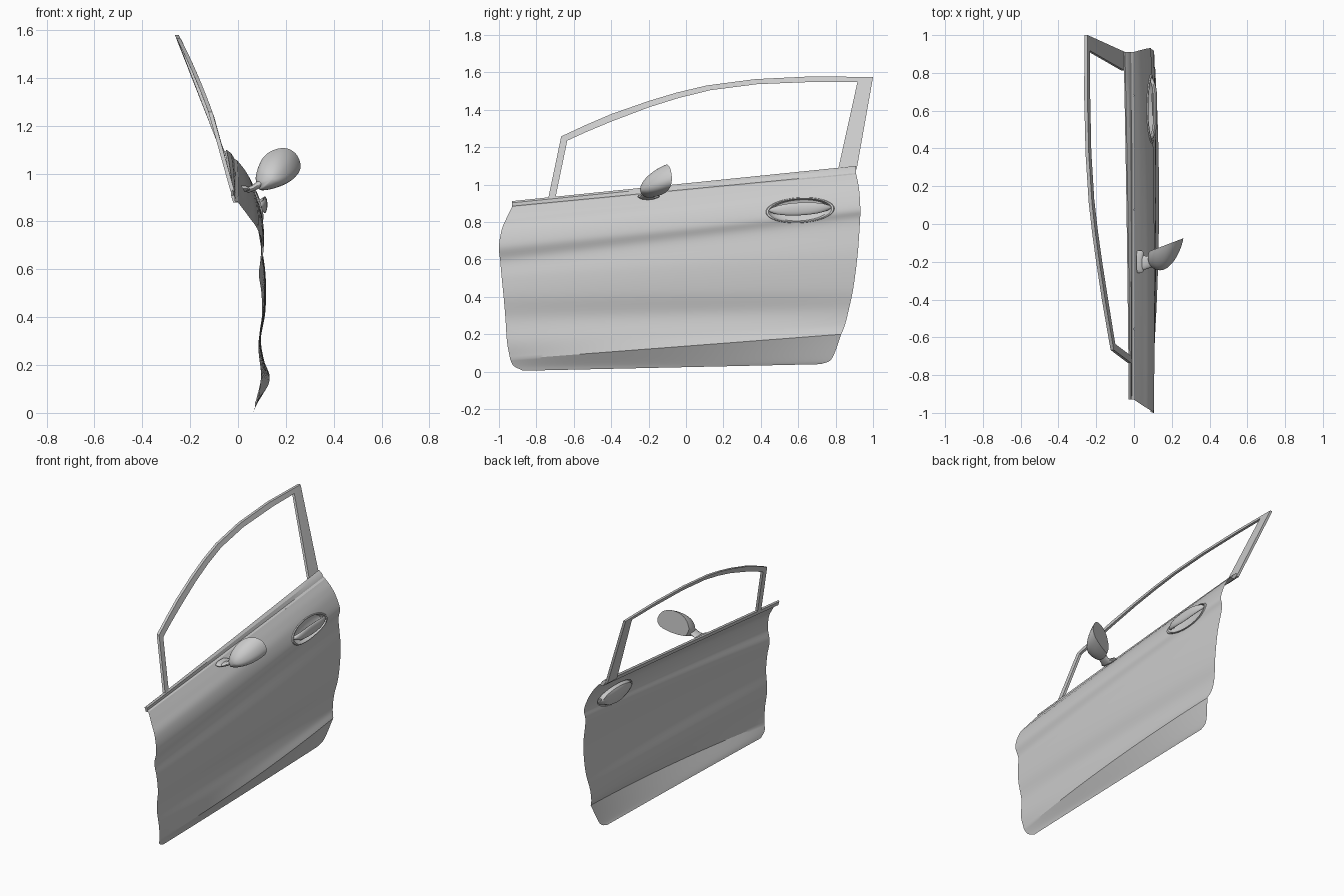
import bpy, bmesh
from math import sin, cos, pi, sqrt
from mathutils import Vector
from mathutils.bvhtree import BVHTree

if "Cube" in bpy.data.objects:
    bpy.data.objects.remove(bpy.data.objects["Cube"])


def finish(name, bm, angle=30, recalc=True):
    if recalc:
        bmesh.ops.recalc_face_normals(bm, faces=bm.faces)
    me = bpy.data.meshes.new(name)
    bm.to_mesh(me)
    ob = bpy.data.objects.new(name, me)
    bpy.context.collection.objects.link(ob)
    bpy.ops.object.select_all(action='DESELECT')
    ob.select_set(True)
    bpy.context.view_layer.objects.active = ob
    bpy.ops.object.shade_smooth_by_angle(angle=angle * pi / 180)
    return ob


def skin(rings, closed=True, caps=(True, True)):
    bm = bmesh.new()
    vs = [[bm.verts.new(p) for p in r] for r in rings]
    n = len(rings[0])
    for a, b in zip(vs, vs[1:]):
        for i in range(n if closed else n - 1):
            k = (i + 1) % n
            bm.faces.new((a[i], a[k], b[k], b[i]))
    if caps[0]:
        bm.faces.new(vs[0])
    if caps[1]:
        bm.faces.new(vs[-1])
    return bm


def spline(pts, steps):
    """Smooth curve through tuples of numbers."""
    pts = [Vector(p) for p in pts]
    ext = [2 * pts[0] - pts[1]] + pts + [2 * pts[-1] - pts[-2]]
    out = []
    for i in range(len(pts) - 1):
        p0, p1, p2, p3 = ext[i:i + 4]
        for s in range(steps):
            t = s / steps
            out.append(0.5 * (2 * p1 + (p2 - p0) * t + (2 * p0 - 5 * p1 + 4 * p2 - p3) * t * t
                              + (3 * p1 - p0 - 3 * p2 + p3) * t ** 3))
    return out + [pts[-1]]


# Door skin: rows of (front y,z,x, rear y,z,x, bow), split at the sill crease
sill = [(-.87, .005, .065, .72, .040, .070, .003),
        (-.92, .030, .073, .78, .070, .080, .008),
        (-.94, .065, .086, .83, .200, .112, .032)]
side = [(-.94, .065, .086, .83, .200, .112, .032),
        (-.957, .16, .096, .85, .250, .094, .016),
        (-.965, .28, .085, .87, .330, .090, .008),
        (-.975, .40, .100, .895, .45, .105, .012),
        (-.985, .50, .098, .918, .63, .104, .014),
        (-.993, .59, .087, .930, .80, .080, .012),
        (-1.0, .67, .105, .932, .87, .090, .010),
        (-.985, .76, .085, .928, .95, .064, .010),
        (-.96, .82, .045, .920, 1.01, .032, .006),
        (-.93, .88, .000, .910, 1.055, -.003, .003)]
rows = spline(sill, 5)[:-1] + spline(side, 6)
NU = 90
grid = []
for r in rows:
    line = []
    for i in range(NU + 1):
        u = i / NU
        line.append((r[2] + (r[5] - r[2]) * u + r[6] * 4 * u * (1 - u),
                     r[0] + (r[3] - r[0]) * u, r[1] + (r[4] - r[1]) * u))
    grid.append(line)
bm = skin(grid, closed=False, caps=(False, False))
tree = BVHTree.FromBMesh(bm)


def skin_x(y, z):
    return tree.ray_cast(Vector((1, y, z)), Vector((-1, 0, 0)))[0].x


# Oval handle opening in the skin
CY, CZ, A, B, TILT = .61, .863, .18, .067, .05


def oval(a, s):
    y = A * s * cos(a)
    return CY + y, CZ + B * s * sin(a) + TILT * y


def inside(co):
    y = co.y - CY
    return sqrt((y / A) ** 2 + ((co.z - CZ - TILT * y) / B) ** 2)


hole = [f for f in bm.faces if inside(f.calc_center_median()) < .97]
edge_verts = {v for f in hole for v in f.verts if any(g not in hole for g in v.link_faces)}
bmesh.ops.delete(bm, geom=hole, context='FACES')
for v in edge_verts:
    s = inside(v.co)
    y, dz = v.co.y - CY, v.co.z - CZ
    v.co.y, v.co.z = CY + y / s, CZ + dz / s
    v.co.x = skin_x(v.co.y, v.co.z)
finish("door_skin", bm, 25, recalc=False)

# Handle rim and bowl
rings = []
for s, d in [(1.02, 0), (1.0, .006), (.94, .006), (.9, -.004), (.84, -.022), (.6, -.036), (.05, -.042)]:
    ring = []
    for i in range(48):
        y, z = oval(2 * pi * i / 48, s)
        ring.append((skin_x(y, z) + d, y, z))
    rings.append(ring)
finish("handle_bowl", skin(rings, caps=(False, True)), 40)

# Pull handle bar
rings = []
base = skin_x(CY, CZ)
for k in range(25):
    s = -1 + k / 12
    w = max(.15, sqrt(max(0, 1 - s * s)))
    y = CY + .165 * s
    cx = base - .008 + .027 * (1 - s ** 4)
    cz = .87 + TILT * .165 * s
    rings.append([(cx + .011 * cos(a), y, cz + .034 * w * sin(a))
                  for a in [2 * pi * i / 16 for i in range(16)]])
finish("handle_bar", skin(rings), 40)

# Belt trim along the window sill
front = [(0, .88), (-.012, .885), (-.012, .903), (-.02, .912), (-.028, .905), (-.02, .88)]
rear = [(-.003, 1.055), (-.015, 1.062), (-.028, 1.085), (-.048, 1.1), (-.055, 1.09), (-.035, 1.055)]
rings = []
for i in range(13):
    t = i / 12
    rings.append([(a[0] + (b[0] - a[0]) * t + .003 * 4 * t * (1 - t), -.93 + 1.84 * t,
                   a[1] + (b[1] - a[1]) * t) for a, b in zip(front, rear)])
finish("belt_trim", skin(rings), 25)

# Window frame leaning inward
outer = [(-.737, .925), (-.667, 1.258), (-.54, 1.317), (-.4, 1.377), (-.2, 1.447), (-.05, 1.492), (.11, 1.53),
         (.37, 1.564), (.68, 1.579), (1.0, 1.575), (.912, 1.08)]
inner = [(-.698, .93), (-.635, 1.235), (-.53, 1.283), (-.4, 1.337), (-.2, 1.413), (-.04, 1.463), (.13, 1.505),
         (.38, 1.537), (.7, 1.55), (.917, 1.55), (.812, 1.075)]


def lean(z):
    t = z - .92
    return -.018 - .197 * t - .24 * t * t


rings = []
for (oy, oz), (iy, iz) in zip(outer, inner):
    rings.append([(lean(oz) + .005, oy, oz), (lean(iz) + .005, iy, iz),
                  (lean(iz) - .012, iy, iz), (lean(oz) - .012, oy, oz)])
finish("window_frame", skin(rings), 25)

# Mirror housing: pear outline with flat rear, domed to the front
pear = [(.09, .965), (.08, 1.0), (.1, 1.06), (.14, 1.095), (.195, 1.107), (.24, 1.085), (.262, 1.035),
        (.245, .993), (.195, .965), (.14, .95), (.1, .948), (.09, .965)]
pear = spline(pear, 4)[:-1]
rings = []
for k in range(11):
    a = k / 10 * pi / 2 * .97
    s, t = cos(a), sin(a)
    cx, cz = .175 - .035 * t, 1.03 - .055 * t
    rings.append([(cx + (x - .175) * s, (-.137 + (x - .1) * .38) * (1 - t) - .245 * t, cz + (z - 1.03) * s)
                  for x, z in pear])
finish("mirror_housing", skin(rings), 40)


# Mirror arm and foot
def tube(name, path):
    rings = []
    for x, y, z, ry, rn in path:
        rings.append([(x - .5 * rn * sin(a), y + ry * cos(a), z + .87 * rn * sin(a))
                      for a in [2 * pi * i / 16 for i in range(16)]])
    finish(name, skin(rings), 40)


tube("mirror_arm", [(.035, -.205, .93, .045, .013), (.065, -.205, .94, .034, .012),
                    (.095, -.195, .96, .034, .016), (.13, -.18, .985, .034, .02)])
tube("mirror_foot", [(.02, -.2, .937, .06, .016), (.04, -.2, .937, .06, .015), (.05, -.2, .935, .05, .009)])
